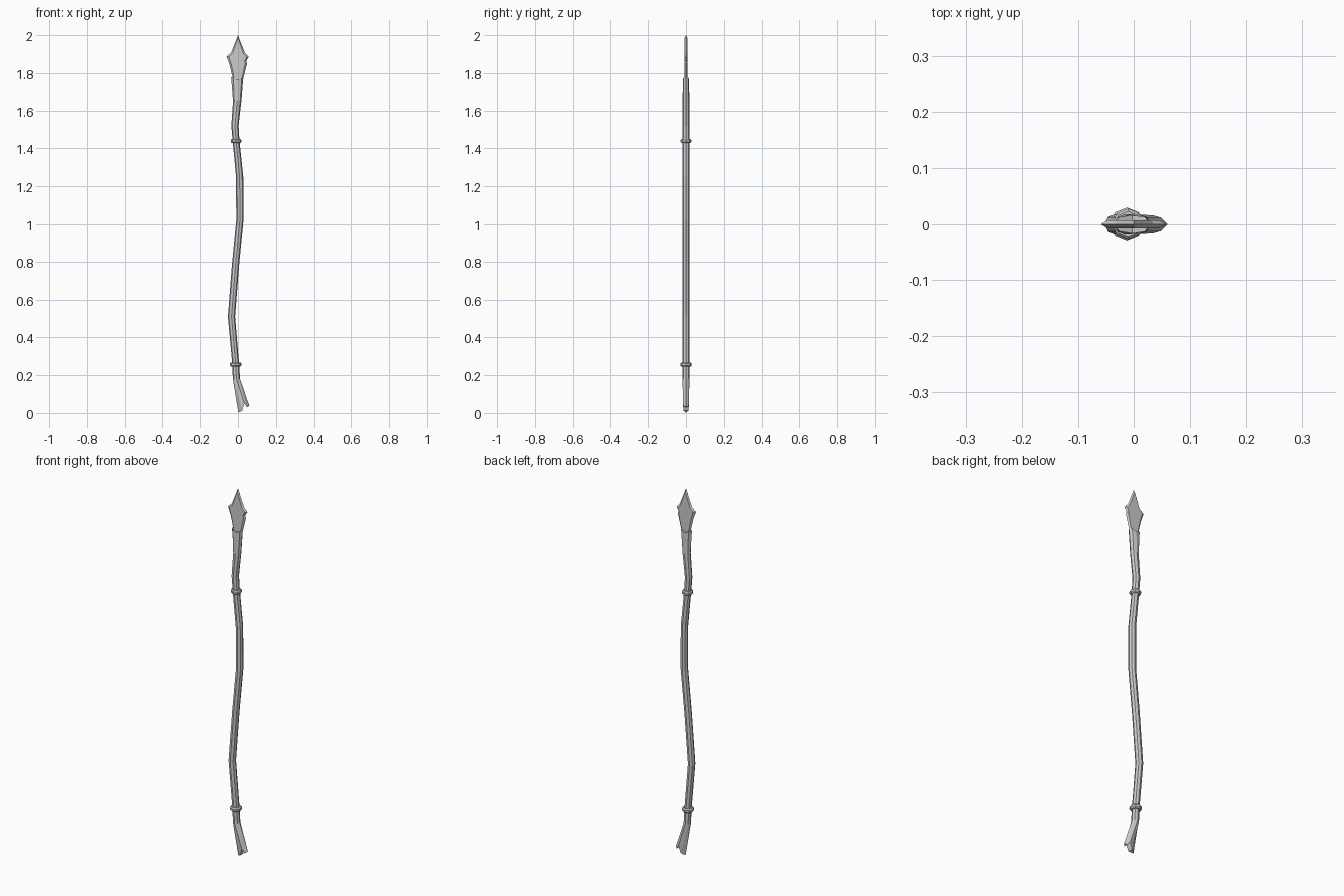
import bpy, math

if "Cube" in bpy.data.objects:
    bpy.data.objects.remove(bpy.data.objects["Cube"])

N = 8


def make_object(name, verts, faces):
    mesh = bpy.data.meshes.new(name)
    mesh.from_pydata(verts, [], faces)
    mesh.validate()
    obj = bpy.data.objects.new(name, mesh)
    bpy.context.collection.objects.link(obj)
    return obj


def loft(name, rings, split_ends=False):
    """Bridge N-sided rings; ends are strips mirrored in y, or plain caps."""
    verts = [v for r in rings for v in r]
    faces = []
    for k in range(len(rings) - 1):
        a, b = k * N, (k + 1) * N
        for i in range(N):
            j = (i + 1) % N
            faces.append((a + i, a + j, b + j, b + i))
    last = (len(rings) - 1) * N
    for base, flip in ((0, True), (last, False)):
        if split_ends:
            caps = [(0, 1, 7), (1, 2, 6, 7), (2, 3, 5, 6), (3, 4, 5)]
        else:
            caps = [tuple(range(N))]
        for c in caps:
            f = tuple(base + i for i in c)
            faces.append(f[::-1] if flip else f)
    return make_object(name, verts, faces)


def ring(x, z, rx, ry):
    return [(x + rx * math.cos(i * math.tau / N), ry * math.sin(i * math.tau / N), z)
            for i in range(N)]


def ragged(points):
    """End ring from five (x, half_y, z) points running right to left."""
    return [points[i if i <= 4 else 8 - i][0:1] + (points[i if i <= 4 else 8 - i][1] * (1 if i <= 4 else -1),)
            + points[i if i <= 4 else 8 - i][2:] for i in range(N)]


# Crooked wooden shaft with a forked foot and a split top
foot = ragged([(0.06, 0, 0.037), (0.048, 0.012, 0.03), (0.034, 0.016, 0.05),
               (0.022, 0.013, 0.012), (0.002, 0, 0.002)])
crown = ragged([(0.028, 0, 1.777), (0.02, 0.013, 1.775), (-0.003, 0.016, 1.765),
                (-0.024, 0.013, 1.775), (-0.036, 0, 1.777)])
path = [(-0.008, 0.18, 0.019), (-0.012, 0.26, 0.018), (-0.034, 0.51, 0.019),
        (-0.013, 0.78, 0.019), (0.010, 1.02, 0.019), (0.009, 1.25, 0.019),
        (-0.010, 1.44, 0.018), (-0.016, 1.52, 0.019), (-0.004, 1.65, 0.022)]
loft("shaft", [foot] + [ring(x, z, r, 0.018) for x, z, r in path] + [crown], True)

# Binding rings
for name, x, z, r in (("lower_ring", -0.012, 0.257, 0.03), ("upper_ring", -0.010, 1.439, 0.028)):
    loft(name, [ring(x, z + dz, r * s, r * s)
                for dz, s in ((-0.011, 0.82), (-0.005, 1), (0.005, 1), (0.011, 0.82))])

# Spear blade: sharp outline with raised flat faces on both sides
outline = [(0, 2.0), (-0.036, 1.908), (-0.06, 1.888), (-0.043, 1.84), (-0.027, 1.77),
           (-0.016, 1.70), (0.012, 1.70), (0.028, 1.77), (0.043, 1.83), (0.049, 1.853),
           (0.043, 1.862), (0.057, 1.886), (0.036, 1.908)]
m = len(outline)
verts = [(x, 0, z) for x, z in outline]
for y in (-0.007, 0.007):
    verts += [(x * 0.8, y, 1.86 + (z - 1.86) * 0.9) for x, z in outline]
faces = [tuple(range(m, 2 * m)), tuple(range(3 * m - 1, 2 * m - 1, -1))]
for i in range(m):
    j = (i + 1) % m
    faces += [(i, j, m + j, m + i), (j, i, 2 * m + i, 2 * m + j)]
make_object("blade", verts, faces)
